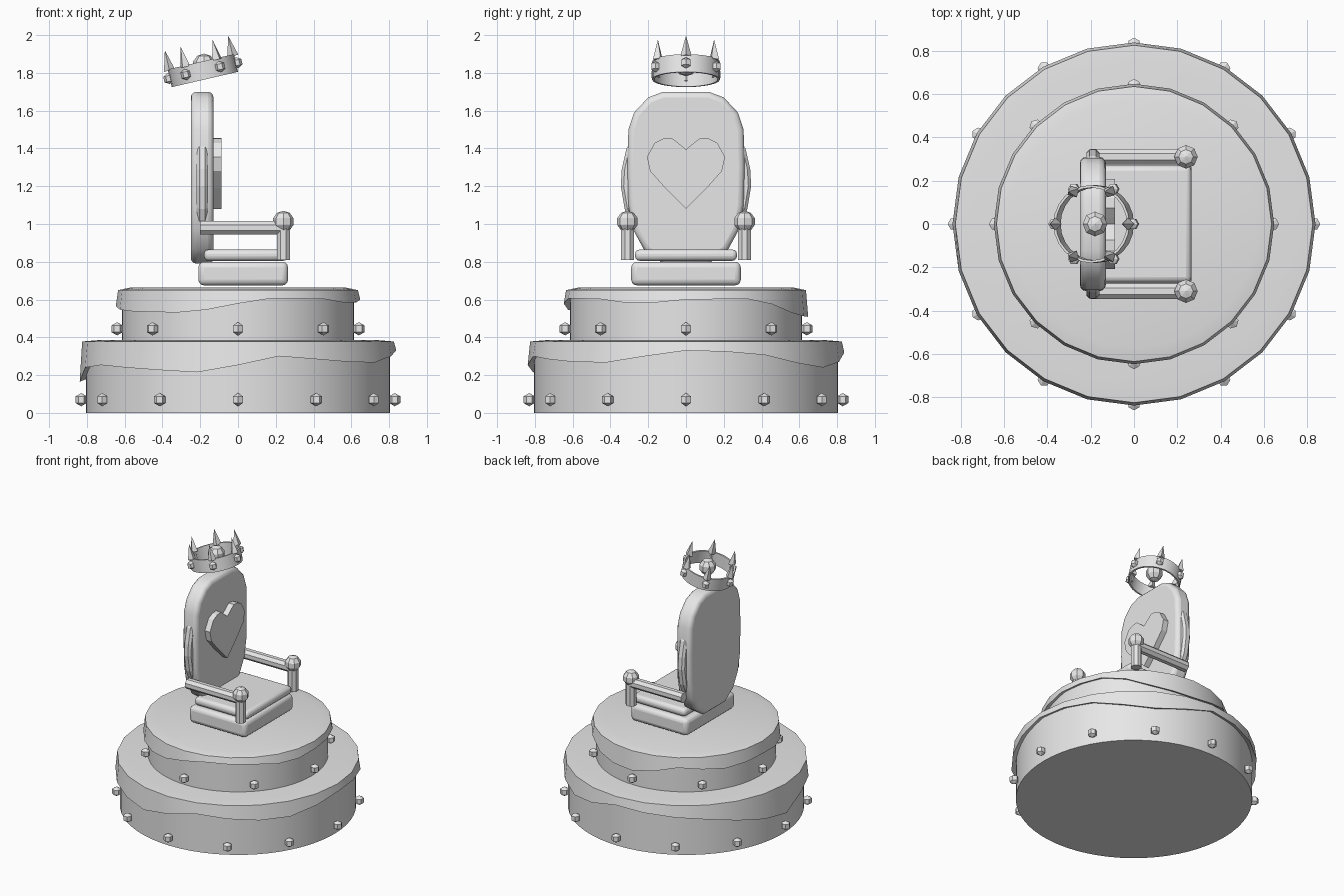
import bpy, bmesh, math
from mathutils import Matrix, Vector

if "Cube" in bpy.data.objects:
    bpy.data.objects.remove(bpy.data.objects["Cube"])

grey = bpy.data.materials.new("plain_grey")
grey.diffuse_color = (0.8, 0.8, 0.8, 1)
grey.use_nodes = True
grey.node_tree.nodes["Principled BSDF"].inputs["Base Color"].default_value = grey.diffuse_color


def finish(bm, name, smooth=None, bevel=0, segs=3):
    bmesh.ops.recalc_face_normals(bm, faces=bm.faces)
    me = bpy.data.meshes.new(name)
    bm.to_mesh(me)
    bm.free()
    me.materials.append(grey)
    ob = bpy.data.objects.new(name, me)
    bpy.context.collection.objects.link(ob)
    if bevel:
        m = ob.modifiers.new("bevel", 'BEVEL')
        m.width, m.segments, m.limit_method = bevel, segs, 'ANGLE'
        m.angle_limit = math.radians(50)
    if smooth:
        bpy.ops.object.select_all(action='DESELECT')
        ob.select_set(True)
        bpy.context.view_layer.objects.active = ob
        bpy.ops.object.shade_smooth_by_angle(angle=math.radians(smooth))
    return ob


def cone(name, r1, r2, z0, z1, n, mat=Matrix(), smooth=None):
    bm = bmesh.new()
    bmesh.ops.create_cone(bm, cap_ends=True, segments=n, radius1=r1, radius2=r2, depth=z1 - z0,
                          matrix=mat @ Matrix.Translation((0, 0, (z0 + z1) / 2)))
    return finish(bm, name, smooth)


def ball(name, r, mat, u=6, v=3):
    bm = bmesh.new()
    bmesh.ops.create_uvsphere(bm, u_segments=u, v_segments=v, radius=r, matrix=mat)
    return finish(bm, name)


def box(name, lo, hi, bevel):
    bm = bmesh.new()
    lo, hi = Vector(lo), Vector(hi)
    bmesh.ops.create_cube(bm, size=1, matrix=Matrix.Translation((lo + hi) / 2)
                          @ Matrix.Diagonal((*(hi - lo), 1)))
    return finish(bm, name, 40, bevel)


def slab(name, half, x0, x1, bevel=0, smooth=None):
    """Mirror a half outline of (y, z) points and extrude it along x."""
    pts = half + [(-y, z) for y, z in reversed(half) if y > 0]
    bm = bmesh.new()
    f = bm.faces.new([bm.verts.new((x0, y, z)) for y, z in pts])
    ext = bmesh.ops.extrude_face_region(bm, geom=[f])
    bmesh.ops.translate(bm, vec=(x1 - x0, 0, 0),
                        verts=[v for v in ext['geom'] if isinstance(v, bmesh.types.BMVert)])
    return finish(bm, name, smooth, bevel)


def around(n, r, z, start=0):
    """Placements on a circle, with a flat side turned outwards."""
    for i in range(n):
        yield Matrix.Rotation(start + i * math.tau / n, 4, 'Z') @ Matrix.Translation((r, 0, z)) \
            @ Matrix.Rotation(math.radians(30), 4, 'Z')


def icing(name, drips, r_in, r_top, r_low, z_edge, z_top, n=24):
    """Low dome with a hanging skirt whose lower edge follows (angle, height)."""
    def low(a):
        for (a0, z0), (a1, z1) in zip(drips, drips[1:]):
            if a0 <= a <= a1:
                return z0 + (z1 - z0) * (a - a0) / (a1 - a0)
    bm = bmesh.new()
    rings = [[], [], [], []]
    for i in range(n):
        deg = i * 360 / n
        c, s = math.cos(math.radians(deg)), math.sin(math.radians(deg))
        z = low(deg)
        for ring, r, h in zip(rings, (r_top * .9, r_top, r_low, r_in), (z_top, z_edge, z, z + .015)):
            ring.append(bm.verts.new((r * c, r * s, h)))
    bm.faces.new(rings[0])
    for a, b in zip(rings, rings[1:]):
        for i in range(n):
            j = (i + 1) % n
            bm.faces.new((a[i], a[j], b[j], b[i]))
    return finish(bm, name, 35)


# Two cake tiers with icing
cone("lower_tier", .805, .805, 0, .375, 64, smooth=40)
cone("upper_tier", .615, .615, .37, .65, 64, smooth=40)
icing("lower_icing",
      [(0, .33), (24, .32), (37, .29), (52, .24), (66, .24), (90, .32), (115, .3), (140, .27),
       (162, .2), (180, .165), (195, .24), (208, .255), (236, .23), (255, .215), (269, .25),
       (285, .3), (313, .27), (329, .265), (345, .3), (360, .33)], .8, .825, .838, .378, .385)
icing("upper_icing",
      [(0, .6), (39, .605), (52, .54), (80, .505), (95, .51), (120, .58), (150, .55), (180, .565),
       (200, .54), (246, .53), (261, .557), (281, .605), (313, .605), (337, .575), (360, .6)],
      .61, .635, .647, .65, .663)

# Studs around the tiers
for m in around(12, .83, .07):
    ball("lower_stud", .035, m)
for m in around(8, .64, .445):
    ball("upper_stud", .035, m)

# Seat
box("seat_base", (-.21, -.29, .675), (.265, .29, .8), .03)
box("seat_cushion", (-.18, -.27, .805), (.265, .27, .865), .025)

# Backrest with heart panel
slab("backrest", [(.12, .79), (.22, .86), (.28, .97), (.305, 1.1), (.31, 1.3), (.305, 1.5),
                  (.275, 1.59), (.2, 1.67), (.12, 1.7)], -.25, -.13, .03, 40)
slab("heart", [(0, 1.08), (.11, 1.19), (.19, 1.28), (.207, 1.355), (.165, 1.43), (.12, 1.452),
               (.075, 1.455), (.03, 1.42), (0, 1.395)], -.14, -.088)

for s in (-1, 1):
    # Curved ornament on the backrest edge
    bm = bmesh.new()
    prof = [(.29, 1.0), (.325, 1.08), (.345, 1.2), (.34, 1.29), (.315, 1.4), (.28, 1.45)]
    f = bm.faces.new([bm.verts.new((-.22, s * y, z)) for y, z in prof])
    ext = bmesh.ops.extrude_face_region(bm, geom=[f])
    bmesh.ops.translate(bm, vec=(.06, 0, 0),
                        verts=[v for v in ext['geom'] if isinstance(v, bmesh.types.BMVert)])
    finish(bm, "side_ornament", None, .015, 1)
    # Armrest bar, post and knob
    bar = Matrix.Translation((0, s * .31, .98)) @ Matrix.Rotation(math.pi / 2, 4, 'Y')
    cone("arm_bar", .038, .038, -.2, .24, 8, bar @ Matrix.Rotation(math.pi / 8, 4, 'Z'))
    post = Matrix.Translation((.24, s * .31, 0)) @ Matrix.Rotation(math.pi / 8, 4, 'Z')
    cone("arm_post", .037, .037, .81, 1.0, 8, post)
    ball("arm_knob", .057, Matrix.Translation((.24, s * .31, 1.013)), 8, 5)

# Tilted crown: open band, spikes, studs and centre bead
tilt = Matrix.Translation((-.186, 0, 1.812)) @ Matrix.Rotation(math.radians(-13), 4, 'Y')
bm = bmesh.new()
n = 24
rings = [[bm.verts.new(tilt @ Vector((r * math.cos(i * math.tau / n), r * math.sin(i * math.tau / n), z)))
          for i in range(n)] for r, z in ((.18, -.048), (.18, .048), (.168, .048), (.168, -.048))]
for k in range(4):
    a, b = rings[k], rings[(k + 1) % 4]
    for i in range(n):
        bm.faces.new((a[i], a[(i + 1) % n], b[(i + 1) % n], b[i]))
finish(bm, "crown_band", 35)
for m in around(6, .172, 0):
    cone("crown_spike", .03, 0, .04, .15, 4, tilt @ m @ Matrix.Rotation(math.radians(-30), 4, 'Z'))
for m in around(6, .186, 0):
    ball("crown_stud", .03, tilt @ m)
ball("crown_bead", .06, Matrix.Translation((-.18, 0, 1.842)), 8, 5)
